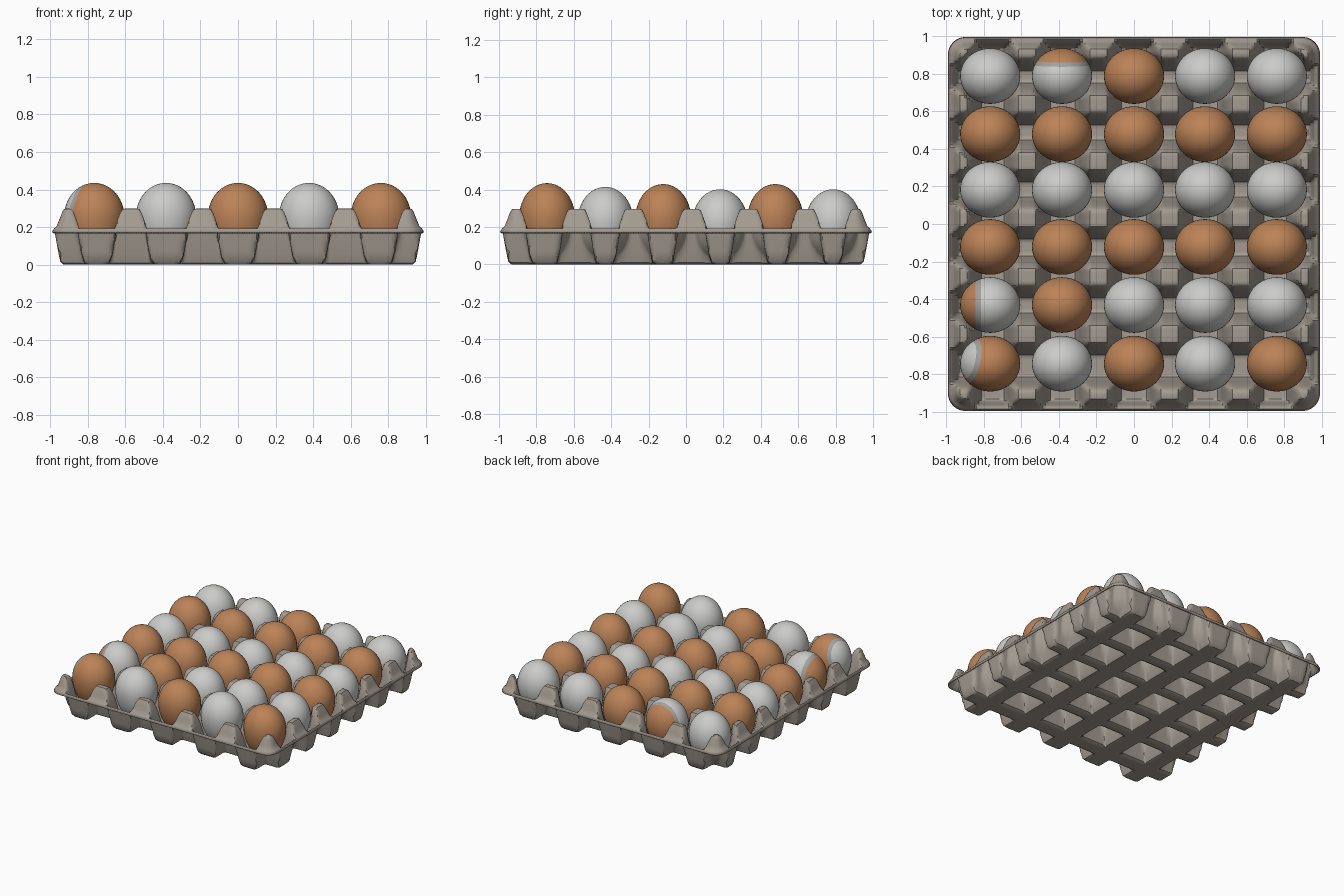
import bpy, bmesh, math
from mathutils import Vector

if "Cube" in bpy.data.objects:
    bpy.data.objects.remove(bpy.data.objects["Cube"])


def material(name, rgb):
    m = bpy.data.materials.new(name)
    m.diffuse_color = (*rgb, 1)
    m.use_nodes = True
    m.node_tree.nodes["Principled BSDF"].inputs["Base Color"].default_value = m.diffuse_color
    return m


PULP = material("pulp_grey", (0.37, 0.33, 0.285))
BROWN = material("brown_shell", (0.50, 0.225, 0.095))
WHITE = material("white_shell", (0.60, 0.60, 0.59))
GREY = material("grey_band", (0.36, 0.36, 0.35))


def finish(bm, name, mats, angle):
    me = bpy.data.meshes.new(name)
    bm.to_mesh(me)
    bm.free()
    ob = bpy.data.objects.new(name, me)
    bpy.context.collection.objects.link(ob)
    for m in mats:
        me.materials.append(m)
    bpy.ops.object.select_all(action='DESELECT')
    ob.select_set(True)
    bpy.context.view_layer.objects.active = ob
    bpy.ops.object.shade_smooth_by_angle(angle=math.radians(angle))
    return ob


# ---- egg layout: row position, top height, shell colours ----
COLS = [-0.765, -0.383, 0.0, 0.378, 0.76]
ROWS = [(0.787, 0.402, "WWBWW"), (0.478, 0.43, "BBBBB"), (0.182, 0.402, "WWWWW"),
        (-0.122, 0.43, "BBBBB"), (-0.431, 0.415, "WBWWW"), (-0.743, 0.435, "BWBWB")]
EGG_X, EGG_Y, EGG_UP, EGG_BASE = 0.16, 0.148, 0.178, 0.028

# ---- moulded tray: a sheet with posts between the cells and a flat rim ----
RX, RY = 0.99, 0.995          # half sizes of the rim
FLOOR, RIM, POST = 0.012, 0.195, 0.298
POST_X = [-0.93, -0.57, -0.19, 0.19, 0.57, 0.93]
POST_Y = [-0.93, -0.585, -0.28, 0.03, 0.335, 0.64, 0.93]
EDGE = [0.065, 0.055, 0.045, 0.035, 0.025, 0.012, 0.0]
CORNER = 0.095


def grid_lines(half, n=140):
    inner = half - 0.075
    lines = [-inner + 2 * inner * i / n for i in range(n + 1)]
    outer = [half - e for e in EDGE]
    return [-o for o in reversed(outer)] + lines + outer


def under_egg(x, y):
    # highest sheet level that stays clear of the nearest egg
    cx = min(COLS, key=lambda c: abs(c - x))
    cy, top, _ = min(ROWS, key=lambda r: abs(r[0] - y))
    q = ((x - cx) / (EGG_X + 0.006)) ** 2 + ((y - cy) / (EGG_Y + 0.006)) ** 2
    if q >= 1:
        return 1
    mid = top - EGG_UP
    return mid - (mid - EGG_BASE) * math.sqrt(1 - q) - 0.008


def tray_height(x, y):
    dx = min(abs(x - p) for p in POST_X)
    dy = min(abs(y - p) for p in POST_Y)
    e = min(RX - abs(x), RY - abs(y))
    # post: steep square foot, leaning in to a diamond near the flat tip
    post = min(POST, (0.158 - dx) * 2.75, (0.118 - dx) * 6.1,
               (0.155 - dy) * 2.75, (0.110 - dy) * 7.1,
               (0.262 - dx - dy) * 1.85, under_egg(x, y))
    wall = RIM * min(1, (0.058 - e) / 0.035)
    cap = RIM + max(0, e - 0.022) * 2.6
    lip = 0.022 if e < 0.006 else 0
    return min(max(FLOOR, post, wall), cap) - lip


def round_corner(x, y):
    a, b = abs(x) - (RX - CORNER), abs(y) - (RY - CORNER)
    if a > 0 and b > 0:
        s = max(a, b) / math.hypot(a, b)
        x = math.copysign(RX - CORNER + a * s, x)
        y = math.copysign(RY - CORNER + b * s, y)
    return x, y


bm = bmesh.new()
xs, ys = grid_lines(RX), grid_lines(RY)
grid = [[bm.verts.new((*round_corner(x, y), tray_height(x, y))) for x in xs] for y in ys]
for j in range(len(ys) - 1):
    for i in range(len(xs) - 1):
        bm.faces.new((grid[j][i], grid[j][i + 1], grid[j + 1][i + 1], grid[j + 1][i]))
inside = [v for row in grid[1:-1] for v in row[1:-1]]
bmesh.ops.smooth_vert(bm, verts=inside, factor=0.4, use_axis_z=True)
tray = finish(bm, "egg_tray", [PULP], 40)
shell = tray.modifiers.new("thickness", 'SOLIDIFY')
shell.thickness = 0.012
shell.offset = -1

# ---- eggs ----
# two-tone eggs: (row, column) -> plane normal, point where the band starts,
# band width; the far side of the band takes the other shell colour
SPLIT = {(0, 1): ((0, 1, 0.05), (-0.38, 0.838, 0.36), 0.022),
         (4, 0): ((-1, 0, 0), (-0.815, -0.43, 0.36), 0.028),
         (5, 0): ((-1, 0.2, 0.3), (-0.835, -0.74, 0.37), 0.022)}


def make_egg(r, c, x, y, top, kind):
    bm = bmesh.new()
    bmesh.ops.create_uvsphere(bm, u_segments=40, v_segments=24, radius=1)
    mid = top - EGG_UP
    for v in bm.verts:
        v.co = (x + v.co.x * EGG_X, y + v.co.y * EGG_Y,
                mid + v.co.z * (EGG_UP if v.co.z > 0 else mid - EGG_BASE))
    mats = [WHITE, BROWN, GREY] if kind == "W" else [BROWN, WHITE, GREY]
    if (r, c) in SPLIT:
        n, p, width = SPLIT[r, c]
        n, p = Vector(n).normalized(), Vector(p)
        for q in (p, p + n * width):
            bmesh.ops.bisect_plane(bm, geom=bm.verts[:] + bm.edges[:] + bm.faces[:],
                                   plane_co=q, plane_no=n, dist=1e-5)
        for f in bm.faces:
            d = (f.calc_center_median() - p).dot(n)
            f.material_index = 0 if d < 0 else 2 if d < width else 1
    else:
        mats = mats[:1]
    finish(bm, f"egg_{r + 1}_{c + 1}", mats, 60)


for r, (y, top, kinds) in enumerate(ROWS):
    for c, x in enumerate(COLS):
        make_egg(r, c, x, y, top, kinds[c])
